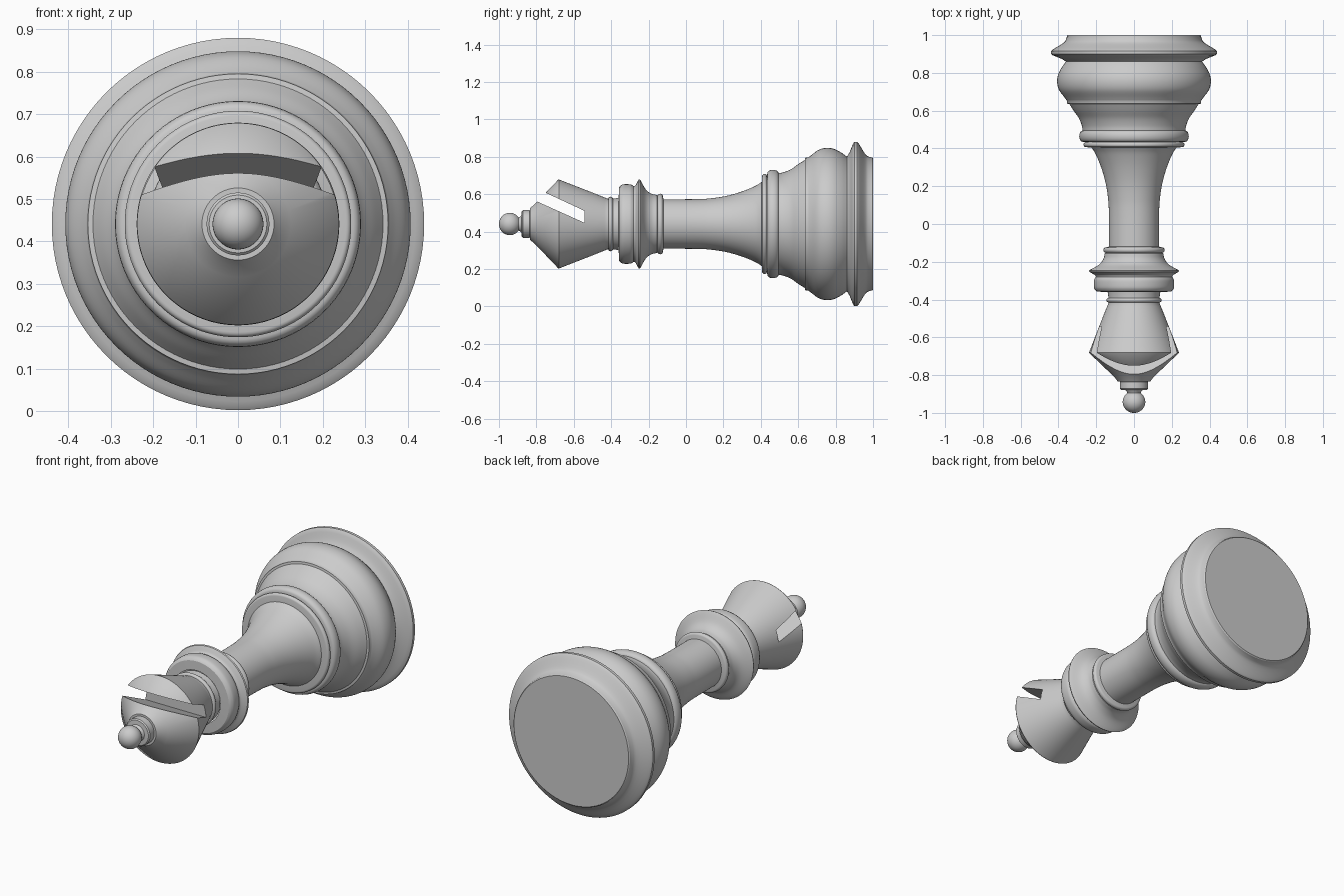
import bpy, bmesh, math
from mathutils import Vector

AXIS_Z = 0.441
SEGMENTS = 96

cube = bpy.data.objects.get("Cube")
if cube:
    bpy.data.objects.remove(cube, do_unlink=True)

grey = bpy.data.materials.new("plain_grey")
grey.use_nodes = True
colour = (0.6, 0.6, 0.6, 1)
grey.diffuse_color = colour
grey.node_tree.nodes["Principled BSDF"].inputs["Base Color"].default_value = colour


def curve(points, steps=5):
    """Smooth Catmull-Rom curve through (y, radius) points."""
    p = [Vector(q) for q in points]
    p = [2 * p[0] - p[1]] + p + [2 * p[-1] - p[-2]]
    out = []
    for a, b, c, d in zip(p, p[1:], p[2:], p[3:]):
        for i in range(steps):
            t = i / steps
            out.append(0.5 * (2 * b + (c - a) * t + (2 * a - 5 * b + 4 * c - d) * t ** 2
                              + (3 * b - a - 3 * c + d) * t ** 3))
    return [tuple(v) for v in out] + [points[-1]]


def bead(y, half, r, bulge, steps=8):
    """Half-round ring profile running towards -y."""
    return [(y + half * math.cos(math.pi * i / steps),
             r + bulge * math.sin(math.pi * i / steps)) for i in range(steps + 1)]


def finish(obj, angle=30):
    bpy.ops.object.select_all(action="DESELECT")
    obj.select_set(True)
    bpy.context.view_layer.objects.active = obj
    bpy.ops.object.shade_smooth_by_angle(angle=math.radians(angle))


def add_object(name, bm):
    bmesh.ops.recalc_face_normals(bm, faces=bm.faces)
    mesh = bpy.data.meshes.new(name)
    bm.to_mesh(mesh)
    bm.free()
    mesh.materials.append(grey)
    obj = bpy.data.objects.new(name, mesh)
    bpy.context.collection.objects.link(obj)
    return obj


def lathe(name, profile):
    """Turn a (y, radius) profile about the lying axis."""
    bm = bmesh.new()
    verts = [bm.verts.new((r, y, AXIS_Z)) for y, r in profile]
    edges = [bm.edges.new(pair) for pair in zip(verts, verts[1:])]
    bmesh.ops.spin(bm, geom=verts + edges, cent=(0, 0, AXIS_Z), axis=(0, 1, 0),
                   angle=math.tau, steps=SEGMENTS, use_duplicate=False)
    bmesh.ops.remove_doubles(bm, verts=bm.verts, dist=0.0002)
    obj = add_object(name, bm)
    finish(obj)
    return obj


# Foot with its sharp flared rim
lathe("foot", [(1, 0), (1, 0.35), (0.995, 0.355)]
      + curve([(0.985, 0.357), (0.96, 0.372), (0.925, 0.428), (0.915, 0.439)], 4)
      + [(0.90, 0.439)] + curve([(0.893, 0.43), (0.875, 0.385), (0.86, 0.36)], 4))

# Rounded belly and concave shoulder
lathe("belly", curve([(0.86, 0.36), (0.83, 0.382), (0.79, 0.402), (0.75, 0.407),
                      (0.71, 0.397), (0.67, 0.368), (0.653, 0.356)])
      + [(0.637, 0.354)]
      + curve([(0.635, 0.342), (0.60, 0.32), (0.56, 0.292), (0.52, 0.276), (0.49, 0.272)]))

# Rings above the shoulder
lathe("shoulder_rings", [(0.497, 0.272)] + bead(0.465, 0.03, 0.272, 0.018)
      + bead(0.42, 0.013, 0.255, 0.012) + [(0.405, 0.225)])

# Slender stem
lathe("stem", curve([(0.405, 0.225), (0.37, 0.203), (0.30, 0.174), (0.22, 0.151),
                     (0.14, 0.138), (0.06, 0.133), (-0.125, 0.132)]))

# Collar: small ring, sharp flange, thick band
lathe("collar", [(-0.12, 0.132)] + bead(-0.138, 0.014, 0.15, 0.012)
      + curve([(-0.155, 0.155), (-0.185, 0.162), (-0.215, 0.185), (-0.242, 0.232)])
      + [(-0.247, 0.239), (-0.254, 0.236)]
      + curve([(-0.26, 0.225), (-0.27, 0.207), (-0.28, 0.202)], 3)
      + curve([(-0.285, 0.206), (-0.30, 0.212), (-0.335, 0.212), (-0.352, 0.204)], 4)
      + [(-0.358, 0.195), (-0.36, 0.145)])

# Mitre head with its ring
mitre = lathe("mitre", [(-0.355, 0), (-0.355, 0.14), (-0.39, 0.135)]
              + bead(-0.403, 0.012, 0.135, 0.011)
              + curve([(-0.418, 0.135), (-0.50, 0.168), (-0.68, 0.238)], 4)
              + [(-0.683, 0.237), (-0.79, 0.125), (-0.815, 0.1), (-0.835, 0.085), (-0.835, 0)])

# Slanted slot cut right across the mitre
bm = bmesh.new()
slot = [(-0.542, 0.511), (-0.542, 0.447), (-1.0, 0.653), (-1.0, 0.724)]
face = bm.faces.new([bm.verts.new((-0.4, y, z)) for y, z in slot])
new = bmesh.ops.extrude_face_region(bm, geom=[face])["geom"]
bmesh.ops.translate(bm, vec=(0.8, 0, 0),
                    verts=[v for v in new if isinstance(v, bmesh.types.BMVert)])
cutter = add_object("slot_cutter", bm)
mod = mitre.modifiers.new("slot", "BOOLEAN")
mod.operation = "DIFFERENCE"
mod.solver = "EXACT"
mod.object = cutter
bpy.context.view_layer.objects.active = mitre
bpy.ops.object.modifier_apply(modifier=mod.name)
bpy.data.objects.remove(cutter, do_unlink=True)
finish(mitre)

# Finial: small collar, thin neck and ball
ball = [(-0.942 - 0.058 * math.cos(a), 0.06 * math.sin(a))
        for a in (math.pi * (0.8 - 0.8 * i / 16) for i in range(17))]
lathe("finial", [(-0.832, 0.07), (-0.836, 0.074), (-0.872, 0.074), (-0.878, 0.068)]
      + [(-0.88, 0.045), (-0.888, 0.038)] + ball)
